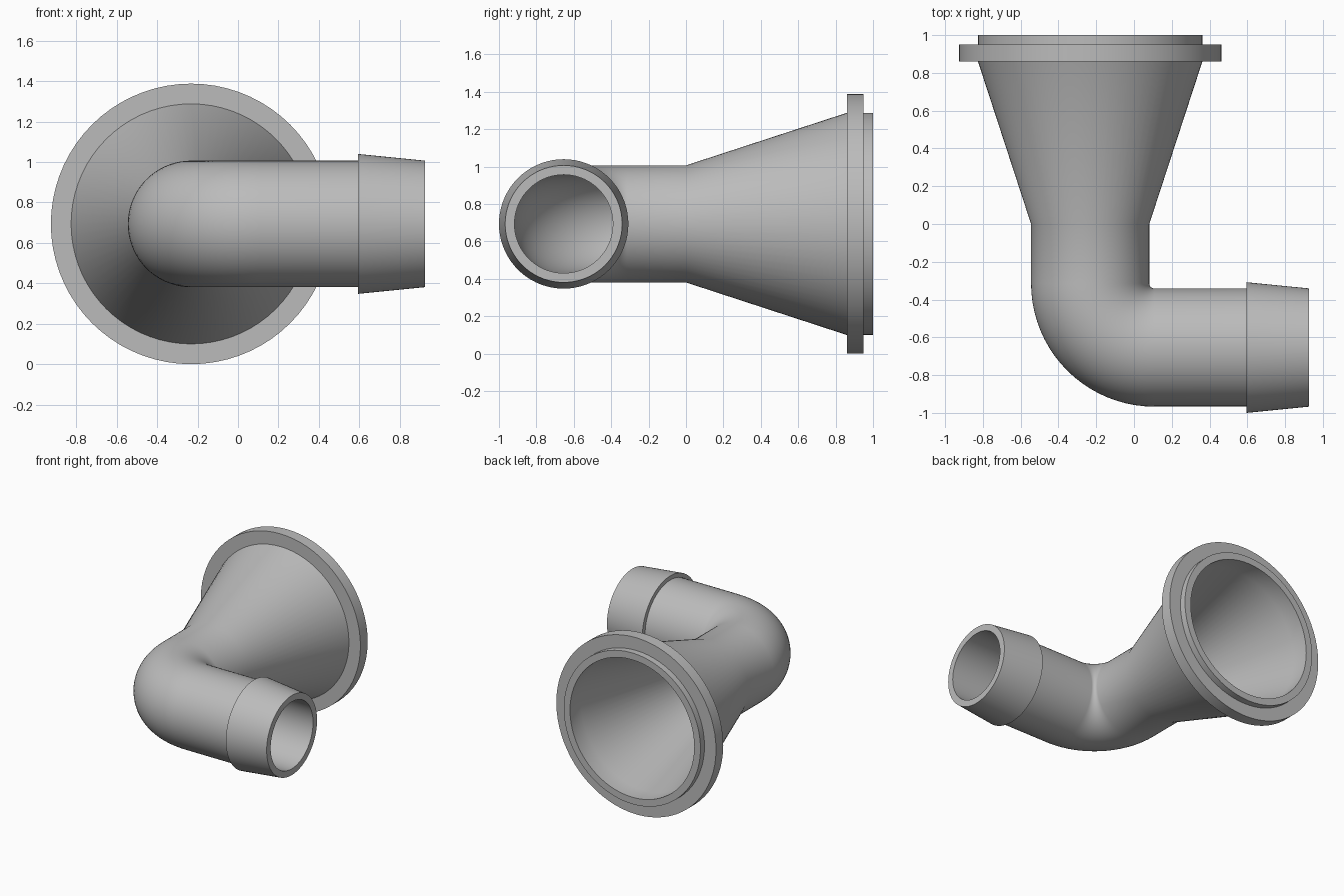
import bpy, bmesh, math
from mathutils import Vector

cube = bpy.data.objects.get("Cube")
if cube:
    bpy.data.objects.remove(cube, do_unlink=True)

SIDES = 72
BEND_STEPS = 20
BEND = Vector((0.108, -0.314, 0.694))   # centre of the elbow bend
BEND_R = 0.34
OUTER, INNER = 0.313, 0.263

grey = bpy.data.materials.new("plain grey")
grey.use_nodes = True
grey.diffuse_color = (0.5, 0.5, 0.5, 1)
grey.node_tree.nodes["Principled BSDF"].inputs["Base Color"].default_value = (0.5, 0.5, 0.5, 1)


def horn(y, r):
    """Station on the straight leg running to the back."""
    return 0.0, BEND.y - y, r


def spout(x, r):
    """Station on the straight leg running to the side."""
    return math.pi / 2, x - BEND.x, r


def elbow(r):
    return [(math.pi / 2 * i / BEND_STEPS, 0.0, r) for i in range(BEND_STEPS + 1)]


def add_ring(bm, angle, offset, r):
    out = Vector((-math.cos(angle), -math.sin(angle), 0))
    along = Vector((math.sin(angle), -math.cos(angle), 0))
    centre = BEND + out * BEND_R + along * offset
    ring = []
    for i in range(SIDES):
        a = math.tau * i / SIDES
        ring.append(bm.verts.new(centre + out * r * math.cos(a) + Vector((0, 0, r * math.sin(a)))))
    return ring


# Outside wall: collar, flange, cone, elbow, barbed spout end
outside = [horn(1, 0.594), horn(0.95, 0.594), horn(0.95, 0.694), horn(0.86, 0.694),
           horn(0.86, 0.594), horn(0, OUTER)]
outside += elbow(OUTER)
outside += [spout(0.595, OUTER), spout(0.595, 0.346), spout(0.926, OUTER)]

# Bore, from the spout back to the wide mouth
bore = [spout(0.926, INNER)] + elbow(INNER)[::-1]
bore += [horn(0, INNER), horn(0.86, 0.54), horn(1, 0.54)]

bm = bmesh.new()
rings = [add_ring(bm, *station) for station in outside + bore]
for k, ring in enumerate(rings):
    following = rings[(k + 1) % len(rings)]
    for i in range(SIDES):
        j = (i + 1) % SIDES
        bm.faces.new((ring[i], ring[j], following[j], following[i]))
bmesh.ops.recalc_face_normals(bm, faces=bm.faces)

mesh = bpy.data.meshes.new("flanged_elbow_pipe")
bm.to_mesh(mesh)
bm.free()
mesh.materials.append(grey)
pipe = bpy.data.objects.new("flanged_elbow_pipe", mesh)
bpy.context.collection.objects.link(pipe)

bpy.ops.object.select_all(action='DESELECT')
pipe.select_set(True)
bpy.context.view_layer.objects.active = pipe
bpy.ops.object.shade_smooth_by_angle(angle=math.radians(30))
